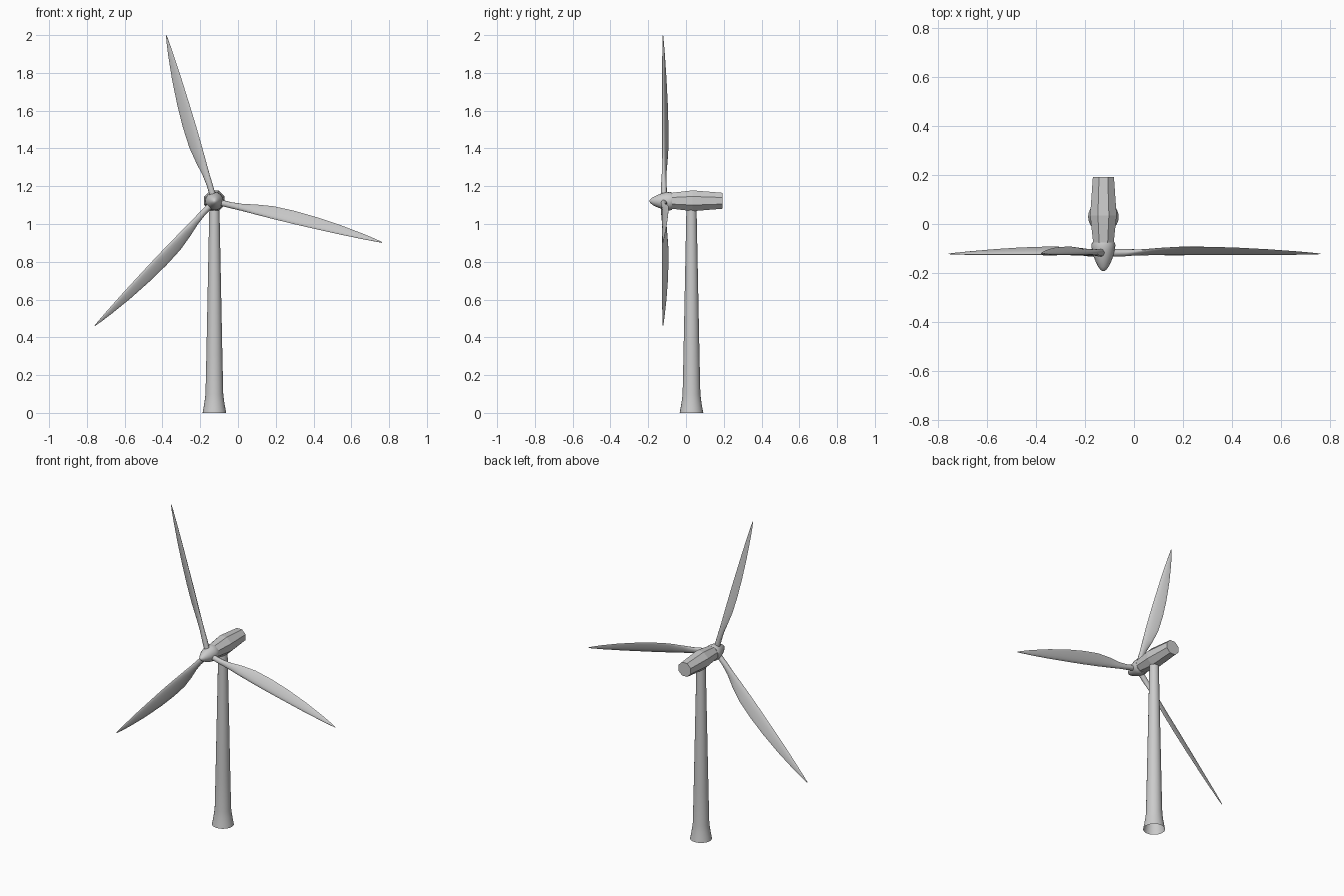
import bpy, bmesh, math
from mathutils import Vector

if "Cube" in bpy.data.objects:
    bpy.data.objects.remove(bpy.data.objects["Cube"])

CX, HUB_Y, HUB_Z = -0.125, -0.117, 1.121


def make_object(name, bm, smooth_angle=None):
    bmesh.ops.recalc_face_normals(bm, faces=bm.faces)
    me = bpy.data.meshes.new(name)
    bm.to_mesh(me)
    bm.free()
    ob = bpy.data.objects.new(name, me)
    bpy.context.collection.objects.link(ob)
    if smooth_angle:
        bpy.ops.object.select_all(action='DESELECT')
        ob.select_set(True)
        bpy.context.view_layer.objects.active = ob
        bpy.ops.object.shade_smooth_by_angle(angle=math.radians(smooth_angle))
    return ob


def loft(name, rings, cap_start=True, cap_end=True, smooth_angle=None):
    """Skin a list of equally sized closed rings."""
    bm = bmesh.new()
    loops = [[bm.verts.new(p) for p in ring] for ring in rings]
    n = len(loops[0])
    for a, b in zip(loops, loops[1:]):
        for i in range(n):
            j = (i + 1) % n
            bm.faces.new((a[i], a[j], b[j], b[i]))
    if cap_start:
        bm.faces.new(loops[0])
    if cap_end:
        bm.faces.new(loops[-1])
    return make_object(name, bm, smooth_angle)


def angles(n, offset=0.0):
    return [2 * math.pi * (i + offset) / n for i in range(n)]


# Tower: flared foot, open underneath, tapering upward
tower = [(0, 0.0625), (0.03, 0.057), (0.06, 0.052), (0.1, 0.047),
         (0.3, 0.0425), (0.7, 0.0345), (1.1, 0.0265)]
loft("tower", [[(CX + r * math.cos(a), 0.029 + r * math.sin(a), z)
                for a in angles(24)] for z, r in tower],
     cap_start=False, smooth_angle=30)

# Nacelle: faceted octagonal housing, widest above the tower
nacelle = [(-0.085, 0.041, 0.041), (0.035, 0.054, 0.055), (0.193, 0.043, 0.042)]
k = 1 / math.cos(math.pi / 8)
loft("nacelle", [[(CX + w * k * math.cos(a), y, HUB_Z + 0.002 + h * k * math.sin(a))
                  for a in angles(8, 0.5)] for y, w, h in nacelle])

# Spinner: bullet nose on the rotor axis
spinner = [(-0.075, 0.046), (-0.085, 0.049), (-0.105, 0.047), (-0.13, 0.041),
           (-0.155, 0.031), (-0.175, 0.021), (-0.188, 0.011), (-0.193, 0.003)]
loft("spinner", [[(CX + r * math.cos(a), y, HUB_Z + r * math.sin(a))
                  for a in angles(16)] for y, r in spinner], smooth_angle=35)

# Blade stations: span, leading offset, leading y, trailing offset, trailing y, half thickness
stations = [(0.02, -0.016, -0.117, 0.016, -0.117, 0.016),
            (0.09, -0.016, -0.119, 0.016, -0.115, 0.015),
            (0.15, -0.015, -0.122, 0.022, -0.108, 0.011),
            (0.22, -0.016, -0.124, 0.036, -0.099, 0.009),
            (0.31, -0.017, -0.125, 0.049, -0.093, 0.008),
            (0.42, -0.017, -0.125, 0.052, -0.093, 0.007),
            (0.54, -0.015, -0.125, 0.048, -0.096, 0.006),
            (0.68, -0.012, -0.125, 0.037, -0.103, 0.005),
            (0.81, -0.007, -0.124, 0.021, -0.112, 0.004),
            (0.88, -0.003, -0.123, 0.010, -0.118, 0.003),
            (0.913, -0.001, -0.1225, 0.003, -0.121, 0.001)]


def blade_rings(turn):
    span_dir = Vector((math.cos(turn), 0, math.sin(turn)))
    side_dir = Vector((-math.sin(turn), 0, math.cos(turn)))
    rings = []
    for i, (s, l0, y0, l1, y1, t) in enumerate(stations):
        half = Vector(((l1 - l0) / 2, (y1 - y0) / 2))
        mid = Vector(((l1 + l0) / 2, (y1 + y0) / 2))
        normal = Vector((-half.y, half.x)).normalized()
        taper = min(1, max(0, (s - 0.09) / 0.15)) * 0.45
        ring = []
        for a in angles(14):
            c = math.cos(a)
            # round root turning into an airfoil with a thin trailing side
            p = mid + half * c + normal * (t * math.sin(a) * (1 - taper * c))
            ring.append(Vector((CX, 0, HUB_Z)) + span_dir * s + side_dir * p.x
                        + Vector((0, p.y, 0)))
        rings.append(ring)
    return rings


# Three blades around the hub
for i in range(3):
    loft(f"blade_{i + 1}", blade_rings(math.radians(106.1 + 120 * i)), smooth_angle=50)
